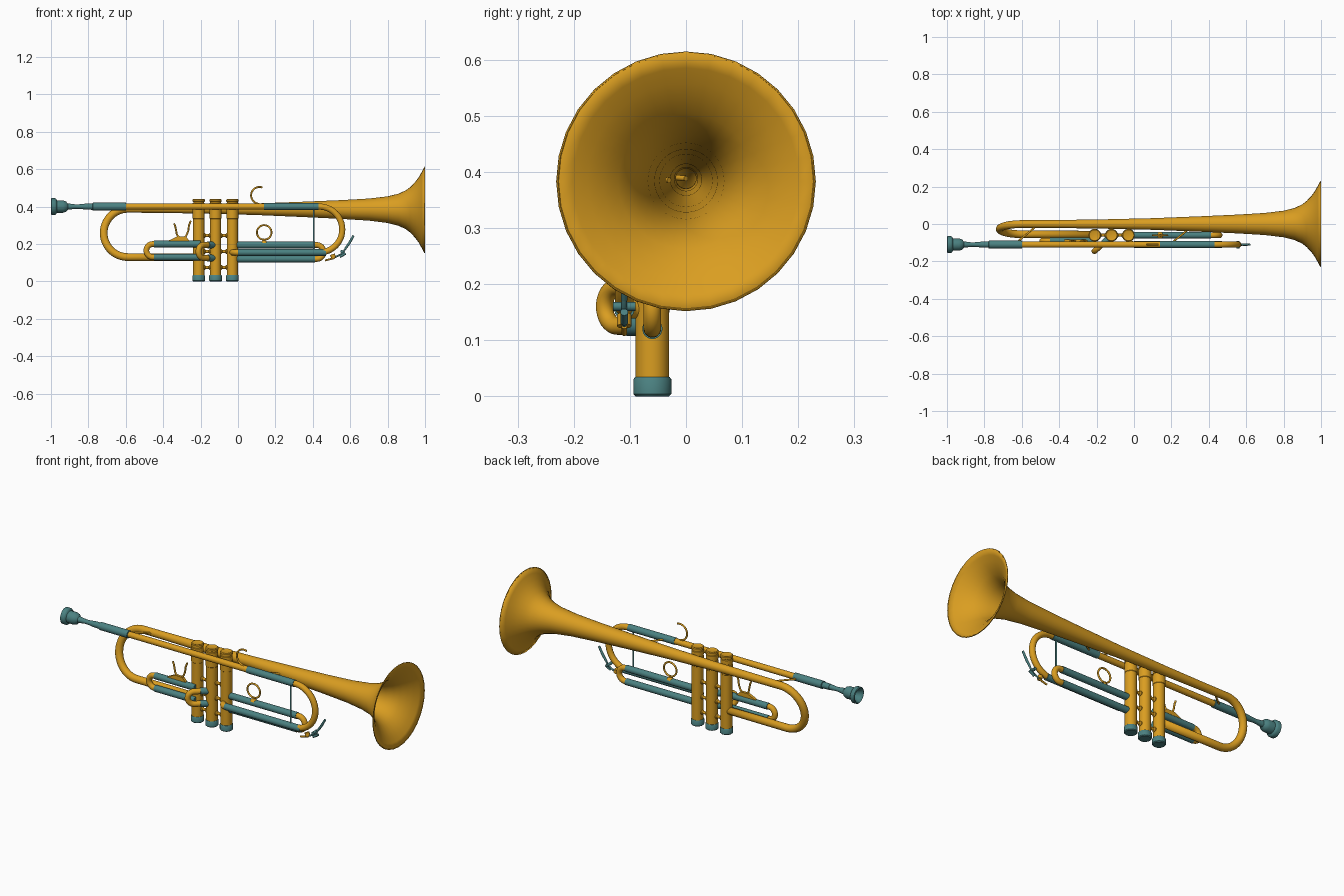
import bpy, bmesh, math
from mathutils import Vector

if "Cube" in bpy.data.objects:
    bpy.data.objects.remove(bpy.data.objects["Cube"])

def material(name, col):
    m = bpy.data.materials.new(name)
    m.diffuse_color = (*col, 1)
    m.use_nodes = True
    m.node_tree.nodes["Principled BSDF"].inputs["Base Color"].default_value = m.diffuse_color
    return m

BRASS = material("brass", (0.70, 0.34, 0.015))
STEEL = material("blue_steel", (0.07, 0.22, 0.22))

def skin(name, rings, mat, caps=True, wall=0):
    """Join equal rings of points into a smooth skinned mesh."""
    bm = bmesh.new()
    rows = [[bm.verts.new(p) for p in ring] for ring in rings]
    n = len(rows[0])
    for a, b in zip(rows, rows[1:]):
        for i in range(n):
            j = (i + 1) % n
            bm.faces.new((a[i], a[j], b[j], b[i]))
    if caps:
        bm.faces.new(rows[0])
        bm.faces.new(rows[-1])
    bmesh.ops.recalc_face_normals(bm, faces=bm.faces)
    me = bpy.data.meshes.new(name)
    bm.to_mesh(me)
    bm.free()
    ob = bpy.data.objects.new(name, me)
    bpy.context.collection.objects.link(ob)
    me.materials.append(mat)
    if wall:
        ob.modifiers.new("wall", 'SOLIDIFY').thickness = wall
    bpy.ops.object.select_all(action='DESELECT')
    bpy.context.view_layer.objects.active = ob
    ob.select_set(True)
    bpy.ops.object.shade_smooth_by_angle(angle=math.radians(40))
    return ob

def sweep(name, pts, r, mat, sides=20, caps=True, wall=0):
    """Round tube along a path; r is one radius or one per point."""
    pts = [Vector(p) for p in pts]
    rad = r if isinstance(r, list) else [r] * len(pts)
    rings, nrm, old = [], None, None
    for i, p in enumerate(pts):
        t = (pts[min(i + 1, len(pts) - 1)] - pts[max(i - 1, 0)]).normalized()
        nrm = t.orthogonal().normalized() if nrm is None else old.rotation_difference(t) @ nrm
        old = t
        b = t.cross(nrm)
        rings.append([p + rad[i] * (nrm * math.cos(k * math.tau / sides) + b * math.sin(k * math.tau / sides))
                      for k in range(sides)])
    return skin(name, rings, mat, caps, wall)

def lathe(name, prof, origin, axis, mat, sides=32):
    """Revolve (distance, radius) pairs about the x or z axis."""
    rings = []
    for d, r in prof:
        ring = []
        for k in range(sides):
            u, v = r * math.cos(k * math.tau / sides), r * math.sin(k * math.tau / sides)
            ring.append(Vector(origin) + Vector((d, u, v) if axis == 'x' else (u, v, d)))
        rings.append(ring)
    return skin(name, rings, mat)

def arc(c, u, v, a0, a1, n=16):
    """Points c + u cos + v sin between two angles in degrees."""
    c, u, v = Vector(c), Vector(u), Vector(v)
    return [c + u * math.cos(a) + v * math.sin(a)
            for a in (math.radians(a0 + (a1 - a0) * i / n) for i in range(n + 1))]

# bell with its rear bow, one continuous flaring tube into the first valve
flare = [(1, .23), (.985, .202), (.97, .175), (.95, .148), (.925, .121), (.9, .102), (.86, .083),
         (.8, .068), (.7, .056), (.55, .047), (.35, .038), (.1, .028), (-.2, .021), (-.45, .018)]
path = [(x, 0, .383 + .005 * min(1, (1 - x) / 1.5)) for x, r in flare]
bow = arc((-.59, -.0275, .259), (0, .0275, .129), (-.128, 0, 0), 0, 180, 24)
path += bow + [(-.22, -.057, .13)]
sweep("bell", path, [r for x, r in flare] + [.0175] * (len(bow) + 1), BRASS, 32, False, .003)
sweep("bell_rim", arc((.998, 0, .383), (0, .229, 0), (0, 0, .229), 0, 360, 32), .002, BRASS, 6, False)

# mouthpiece with hollow cup
lathe("mouthpiece", [(-.95, .006), (-.965, .02), (-.985, .03), (-.998, .036), (-1, .04), (-.997, .045),
                     (-.978, .045), (-.972, .041), (-.968, .033), (-.935, .033), (-.92, .028), (-.91, .017),
                     (-.87, .012), (-.855, .012), (-.82, .015), (-.77, .016)], (0, -.11, .4), 'x', STEEL)
lathe("mouthpiece_receiver", [(-.822, .014), (-.82, .016), (-.778, .017), (-.776, .021), (-.765, .021),
                              (-.6, .021), (-.598, .017)], (0, -.11, .4), 'x', STEEL)

# leadpipe and main tuning slide
Y, TOP, LOW = -.11, .4, .155
sweep("leadpipe", [(-.61, Y, TOP), (.16, Y, TOP)], .0165, BRASS)
sweep("tuning_slide_upper_sleeve", [(.14, Y, TOP), (.43, Y, TOP)], .019, STEEL)
h = (TOP - LOW) / 2
sweep("tuning_slide_bow", [(.41, Y, TOP)] + arc((.435, Y, LOW + h), (0, 0, h), (h, 0, 0), 0, 180, 24)
      + [(.41, Y, LOW)], .0165, BRASS)
sweep("tuning_slide_lower_sleeve", [(0, Y, LOW), (.47, Y, LOW)], .018, STEEL)
sweep("third_valve_elbow", [(.02, Y, LOW)] + arc((-.0, -.075, LOW), (0, -.035, 0), (-.03, 0, 0), 0, 90, 8)
      + [(-.03, -.05, LOW)], .0165, BRASS)
sweep("tuning_slide_brace", [(.405, Y, LOW), (.405, Y, TOP)], .005, STEEL, 10)

# valves with caps and finger buttons
for i, x in enumerate((-.21, -.12, -.03)):
    lathe(f"valve_casing_{i + 1}", [(.03, .03), (.335, .03), (.337, .032), (.385, .032), (.387, .029), (.393, .029),
                                    (.395, .032), (.418, .032), (.42, .029), (.425, .029), (.427, .033),
                                    (.436, .033), (.44, .029), (.437, .02)], (x, -.06, 0), 'z', BRASS)
    lathe(f"valve_bottom_cap_{i + 1}", [(0, .03), (.004, .034), (.03, .034), (.034, .031)],
          (x, -.06, 0), 'z', STEEL)

# turned spacers between the valves
for i, x in enumerate((-.165, -.075)):
    for j, z in enumerate((.075, .16, .245)):
        lathe(f"valve_spacer_{i + 1}_{j + 1}", [(-.022, .013), (-.013, .013), (-.008, .008), (.008, .008),
                                                (.013, .013), (.022, .013)], (x, -.06, z), 'x', BRASS, 16)

# three valve slides: sleeves plus a return bow
def valve_slide(name, start, end, zlo, zhi, split):
    s, e = Vector((*start, 0)), Vector((*end, 0))
    d = (e - s).normalized()
    r, up = (zhi - zlo) / 2, Vector((0, 0, 1))
    for label, z in (("upper", zhi), ("lower", zlo)):
        sweep(f"{name}_{label}_sleeve", [s + up * z, s.lerp(e, split) + up * z], .018, STEEL)
    loop = arc(e + up * (zlo + r), up * r, d * r, 0, 180)
    mid = s.lerp(e, split - .1)
    sweep(f"{name}_bow", [mid + up * zhi] + loop + [mid + up * zlo], .0155, BRASS)

valve_slide("first_slide", (-.2, -.09), (-.455, -.09), .13, .2, .98)
valve_slide("second_slide", (-.12, -.065), (-.185, -.122), .125, .195, .65)
valve_slide("third_slide", (-.02, -.06), (.42, -.06), .12, .195, .98)

# braces from leadpipe to bell
sweep("rear_bell_brace", [(-.64, -.11, .4), (-.51, 0, .388)], .005, BRASS, 10)
sweep("front_bell_brace", [(.19, -.11, .4), (.29, -.03, .385)], .005, BRASS, 10)

# little finger hook
sweep("finger_hook", arc((.115, Y, .46), (.045, 0, 0), (0, 0, .045), 70, 270, 18), .005, BRASS, 10)

# third slide finger ring and its foot
sweep("finger_ring", arc((.14, -.06, .262), (.039, 0, 0), (0, 0, .039), 0, 360, 32), .005, BRASS, 10, False)
lathe("finger_ring_foot", [(.205, .018), (.214, .014), (.218, .007), (.226, .006)], (.14, -.06, 0), 'z', BRASS, 16)

# first slide thumb saddle on a tapered foot
sweep("thumb_saddle", [(-.342, -.09, .31), (-.336, -.09, .296)]
      + arc((-.3, -.09, .268), (-.03, 0, 0), (0, 0, -.036), 0, 160, 12)
      + [(-.266, -.09, .27), (-.262, -.09, .3), (-.252, -.09, .325)], .005, BRASS, 10)
skin("thumb_saddle_foot", [[(x0, -.098, z0), (x1, -.098, z0), (x1, -.082, z0), (x0, -.082, z0)]
     for x0, x1, z0 in ((-.38, -.25, .21), (-.37, -.26, .219), (-.325, -.28, .24))], BRASS)

# water key lever, pivot and pad on the tuning bow
sweep("water_key_lever", [(.618, Y, .245), (.595, Y, .205), (.572, Y, .172)], [.006, .007, .006], STEEL, 10)
sweep("water_key_arm", [(.572, Y, .172), (.56, Y, .15), (.515, Y, .128)], .005, STEEL, 10)
sweep("water_key_pivot", [(.555, Y - .02, .16), (.555, Y + .02, .16)], .008, STEEL, 12)
sweep("water_key_spring", [(.575, Y, .15), (.545, Y, .132)], .007, STEEL, 10)
sweep("water_key_pad", [(.505, Y, .145), (.512, Y, .125)], .013, BRASS, 16)
sweep("water_key_guard", [(.515, Y, .125), (.465, Y, .112)], .005, BRASS, 10)
